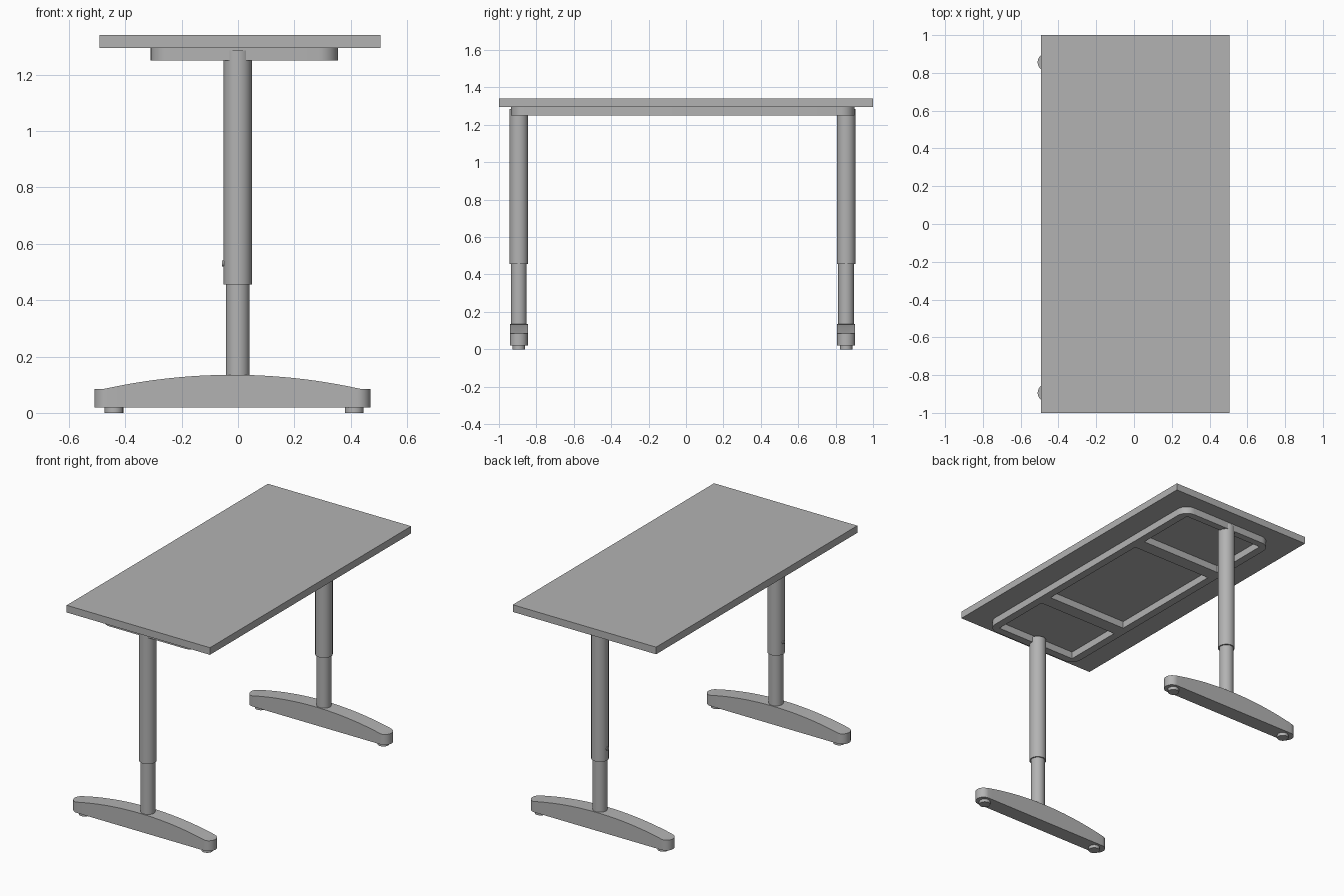
import bpy, bmesh, math

if "Cube" in bpy.data.objects:
    bpy.data.objects.remove(bpy.data.objects["Cube"])

grey = bpy.data.materials.new("plain_grey")
grey.diffuse_color = (0.45, 0.45, 0.45, 1)
grey.use_nodes = True
grey.node_tree.nodes["Principled BSDF"].inputs["Base Color"].default_value = grey.diffuse_color


def finish(name, bm, smooth=True):
    bmesh.ops.recalc_face_normals(bm, faces=bm.faces)
    mesh = bpy.data.meshes.new(name)
    bm.to_mesh(mesh)
    bm.free()
    mesh.materials.append(grey)
    ob = bpy.data.objects.new(name, mesh)
    bpy.context.collection.objects.link(ob)
    if smooth:
        bpy.ops.object.select_all(action='DESELECT')
        ob.select_set(True)
        bpy.context.view_layer.objects.active = ob
        bpy.ops.object.shade_smooth_by_angle(angle=math.radians(30))
    return ob


def box(name, x0, x1, y0, y1, z0, z1):
    bm = bmesh.new()
    bmesh.ops.create_cube(bm, size=1)
    for v in bm.verts:
        v.co.x = x1 if v.co.x > 0 else x0
        v.co.y = y1 if v.co.y > 0 else y0
        v.co.z = z1 if v.co.z > 0 else z0
    return finish(name, bm, False)


def tube(name, x, y, z0, z1, r, axis_x=False):
    bm = bmesh.new()
    bmesh.ops.create_cone(bm, cap_ends=True, segments=40, radius1=r, radius2=r, depth=z1 - z0)
    for v in bm.verts:
        v.co.z += (z0 + z1) / 2
        v.co.x += x
        v.co.y += y
    return finish(name, bm)


def prism(name, outline, z0, top):
    """Extrude a plan outline from z0 to a height given by top(x)."""
    bm = bmesh.new()
    low = [bm.verts.new((x, y, z0)) for x, y in outline]
    high = [bm.verts.new((x, y, top(x))) for x, y in outline]
    n = len(low)
    bm.faces.new(low)
    for i in range(n):
        j = (i + 1) % n
        bm.faces.new((low[i], low[j], high[j], high[i]))
    # Bridge mirrored points of the outline into strips across the top
    for i in range(n // 2 - 1):
        bm.faces.new((high[i], high[i + 1], high[n - 2 - i], high[n - 1 - i]))
    return finish(name, bm)


# Tabletop
box("tabletop", -0.492, 0.505, -1, 1, 1.295, 1.34)

# Support frame: rounded slab with three openings
X0, X1, Y0, Y1, R = -0.31, 0.355, -0.935, 0.90, 0.07
outline = []
for cx, cy, start in ((X1 - R, Y1 - R, 0), (X0 + R, Y1 - R, 90),
                      (X0 + R, Y0 + R, 180), (X1 - R, Y0 + R, 270)):
    for k in range(9):
        a = math.radians(start + 90 * k / 8)
        outline.append((cx + R * math.cos(a), cy + R * math.sin(a)))
bm = bmesh.new()
edges = []


def loop(points):
    vs = [bm.verts.new((x, y, 1.25)) for x, y in points]
    edges.extend(bm.edges.new((vs[i], vs[(i + 1) % len(vs)])) for i in range(len(vs)))


loop(outline)
for y0, y1 in ((-0.885, -0.495), (-0.41, 0.375), (0.46, 0.855)):
    loop([(-0.26, y0), (0.305, y0), (0.305, y1), (-0.26, y1)])
bmesh.ops.triangle_fill(bm, use_beauty=True, use_dissolve=False, edges=edges)
ext = bmesh.ops.extrude_face_region(bm, geom=bm.faces[:], use_keep_orig=True)
for v in ext["geom"]:
    if isinstance(v, bmesh.types.BMVert):
        v.co.z = 1.295
finish("support_frame", bm)

# Foot plan: stadium shape, listed along one side and back along the other
FX, HALF, FR = -0.02, 0.49, 0.048
side = []
for k in range(9):
    a = math.pi - math.pi / 2 * (k + 0.5) / 8.5
    side.append((FX - HALF + FR + FR * math.cos(a), FR * math.sin(a)))
side += [(FX - 0.442 + 0.884 * k / 24, FR) for k in range(1, 24)]
side += [(2 * FX - x, y) for x, y in side[8::-1]]


def foot_top(x):
    """Flat ends joined by a shallow circular arch."""
    half, rise = 0.455, 0.05
    rad = (half * half + rise * rise) / (2 * rise)
    d = min(abs(x - FX), half)
    return 0.085 + math.sqrt(rad * rad - d * d) - (rad - rise)


# Two legs, each with its foot, glides and height-locking screw
for end, leg_y in (("front", -0.894), ("back", 0.856)):
    tube(end + "_upper_leg", -0.001, leg_y, 0.455, 1.285, 0.05)
    tube(end + "_lower_leg", -0.001, leg_y, 0.12, 0.47, 0.042)
    plan = [(x, y + leg_y) for x, y in side] + [(x, leg_y - y) for x, y in side[::-1]]
    prism(end + "_foot", plan, 0.02, foot_top)
    for tag, gx in (("left", -0.44), ("right", 0.412)):
        tube(end + "_" + tag + "_glide", gx, leg_y, 0, 0.025, 0.033)
    screw = tube(end + "_screw", 0, 0, -0.01, 0.01, 0.011)
    screw.rotation_euler = (0, math.pi / 2, 0)
    screw.location = (-0.046, leg_y, 0.53)
